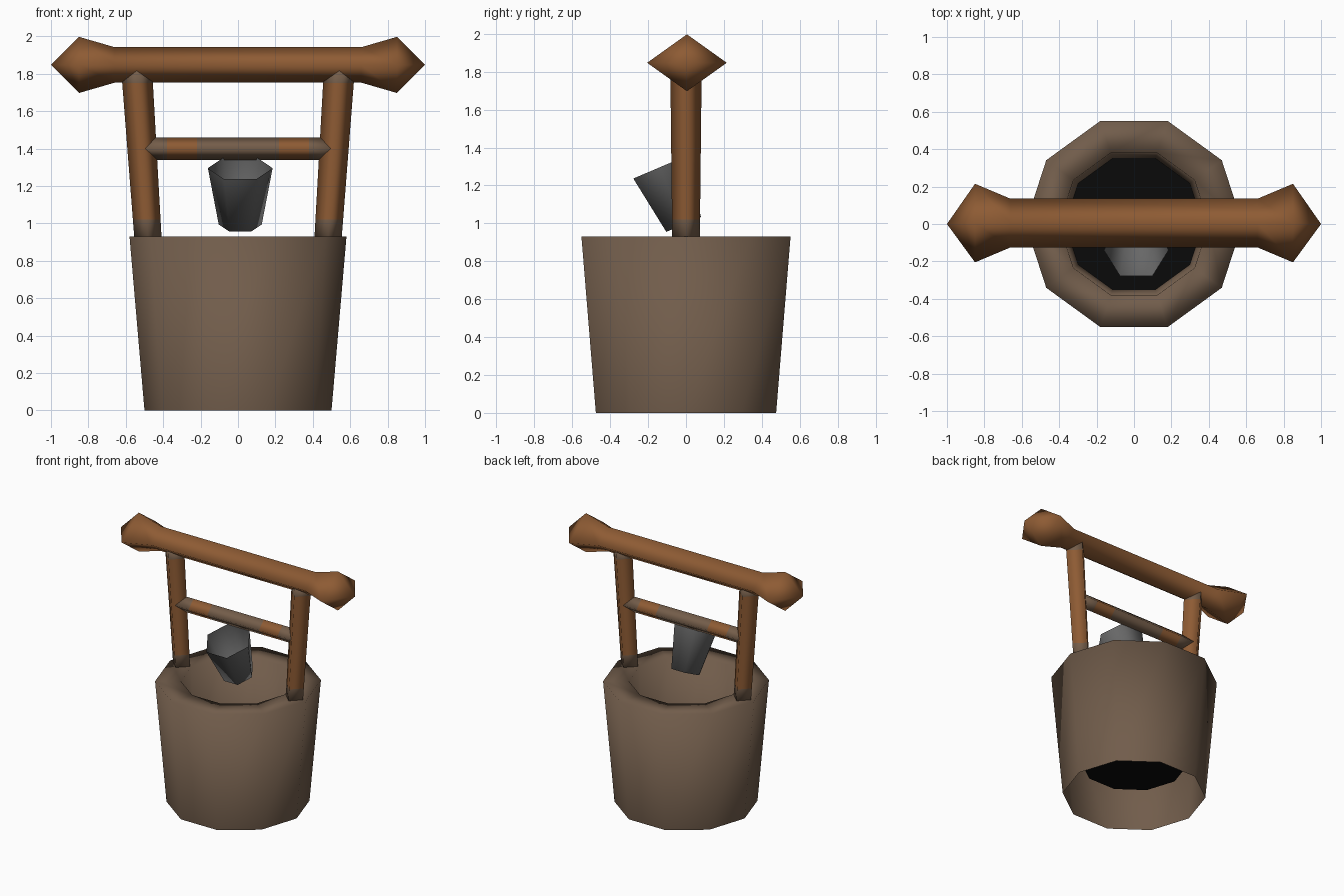
import bpy, bmesh, math
from mathutils import Vector

if "Cube" in bpy.data.objects:
    bpy.data.objects.remove(bpy.data.objects["Cube"])


def material(name, rgb):
    m = bpy.data.materials.new(name)
    m.diffuse_color = (*rgb, 1)
    m.use_nodes = True
    m.node_tree.nodes["Principled BSDF"].inputs["Base Color"].default_value = m.diffuse_color
    return m


STONE = material("brown_stone", (0.165, 0.108, 0.070))
WOOD = material("orange_wood", (0.270, 0.105, 0.034))
WORN = material("worn_wood", (0.175, 0.110, 0.068))
METAL = material("grey_metal", (0.135, 0.135, 0.135))
WATER = material("black_water", (0.003, 0.003, 0.003))


def loft(name, stations, sides, u, v, mats, cap_start=False, cap_end=False,
         rule=None, angle=math.pi):
    """Skin polygon rings (centre, radius_u, radius_v); zero radius makes a tip."""
    u, v = Vector(u), Vector(v)
    bm = bmesh.new()
    rings = []
    for c, ru, rv in stations:
        c = Vector(c)
        if ru == 0:
            rings.append([bm.verts.new(c)] * sides)
        else:
            rings.append([bm.verts.new(c + u * ru * math.cos(t) + v * rv * math.sin(t))
                          for t in (2 * math.pi * i / sides for i in range(sides))])
    for a, b in zip(rings, rings[1:]):
        for i in range(sides):
            j = (i + 1) % sides
            bm.faces.new(list(dict.fromkeys((a[i], a[j], b[j], b[i]))))
    if cap_start:
        bm.faces.new(rings[0][::-1])
    if cap_end:
        bm.faces.new(rings[-1])
    for f in bm.faces:
        f.smooth = True
        if rule:
            f.material_index = rule(f.calc_center_median())
    for e in bm.edges:
        if len(e.link_faces) == 2 and e.calc_face_angle() > angle:
            e.smooth = False
    me = bpy.data.meshes.new(name)
    bm.to_mesh(me)
    bm.free()
    for m in mats:
        me.materials.append(m)
    ob = bpy.data.objects.new(name, me)
    bpy.context.collection.objects.link(ob)
    return ob


X, Y, Z = (1, 0, 0), (0, 1, 0), (0, 0, 1)

# Ten-sided well wall: outside, rim and inner shaft, open underneath
loft("well_wall", [((0, 0, 0), 0.5, 0.5), ((0, 0, 0.93), 0.58, 0.58),
                   ((0, 0, 0.93), 0.40, 0.40), ((0, 0, 0.25), 0.37, 0.37)],
     10, X, Y, [STONE], angle=math.radians(60))

# Dark water disc at the foot of the shaft
loft("water", [((0, 0, 0.25), 0.37, 0.37)], 10, X, Y, [WATER], cap_end=True)

# Four-sided leaning posts with worn feet and tops
for side, label in ((-1, "left"), (1, "right")):
    def at(z):
        k = (z - 0.93) / 0.82
        r = 0.073 + 0.009 * k
        return ((side * (0.482 + 0.055 * k), 0, z), r, r)
    loft(label + "_post", [at(z) for z in (0.90, 1.02, 1.75, 1.83)], 4, X, Y,
         [WOOD, WORN], True, True,
         rule=lambda c: int(c.z < 1.02 or c.z > 1.75))

# Top beam with swollen knobs and pointed ends
half = [(0.66, 0.13, 0.095), (0.85, 0.21, 0.15), (1.0, 0, 0)]
profile = [(-x, a, b) for x, a, b in reversed(half)] + half
loft("top_beam", [((x, 0.005 if a else 0, 1.847), a, b) for x, a, b in profile],
     4, Y, Z, [WOOD])

# Banded crossbar between the posts
loft("crossbar", [((x, 0, 1.40), 0.06, 0.06)
                  for x in (-0.52, -0.38, -0.22, 0.22, 0.38, 0.52)],
     4, Y, Z, [WOOD, WORN], True, True,
     rule=lambda c: 0 if 0.22 < abs(c.x) < 0.38 else 1)

# Six-sided bucket hanging tipped towards the front
tilt = math.radians(23)
axis = Vector((0, -math.sin(tilt), math.cos(tilt)))
across = Vector((0, math.cos(tilt), math.sin(tilt)))
rim = Vector((0.012, -0.14, 1.295))
loft("bucket", [(rim - axis * 0.327, 0.115, 0.115), (rim, 0.173, 0.173)],
     6, X, across, [METAL], cap_start=True, angle=math.radians(65))
